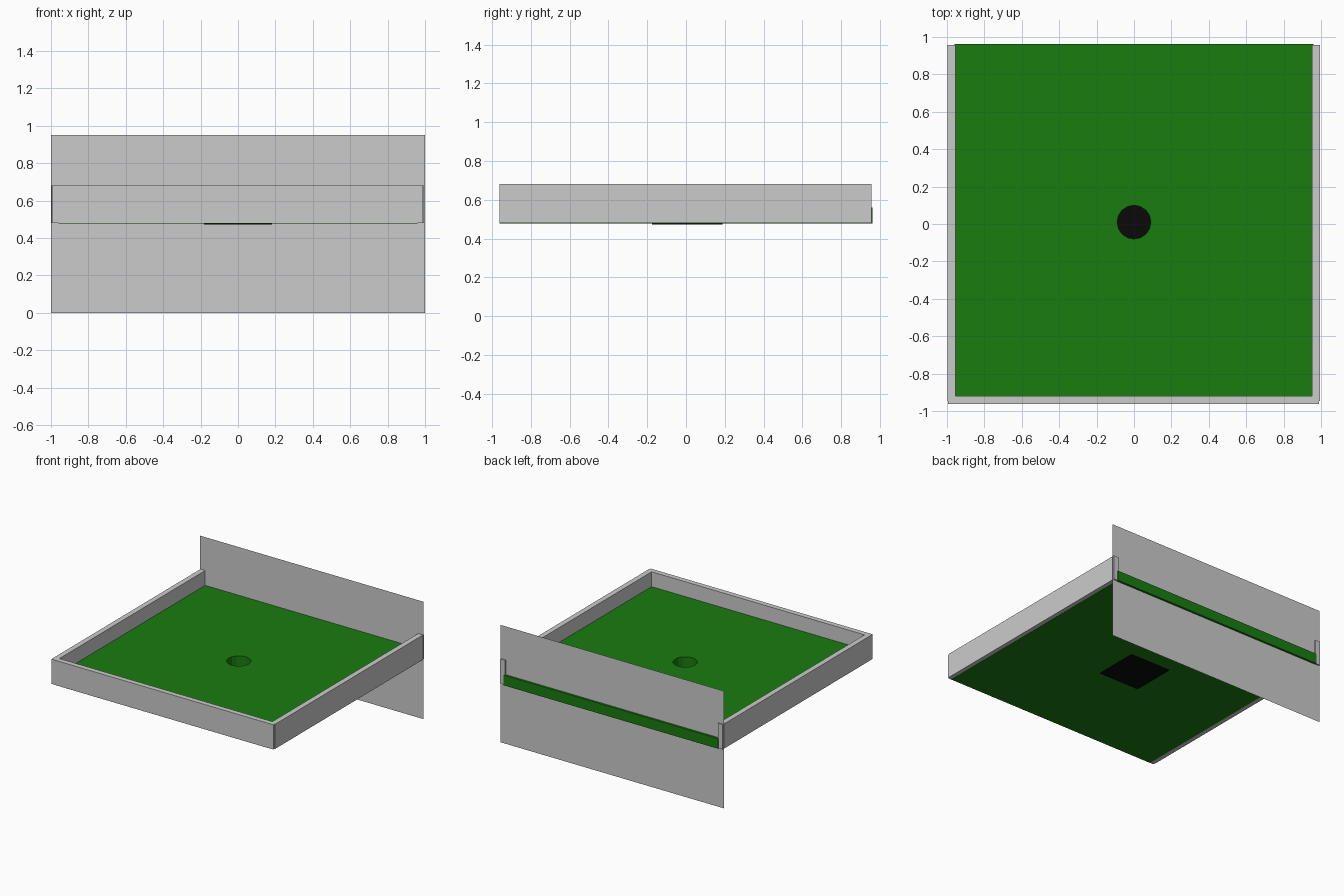
import bpy, bmesh
from math import cos, sin, tau

if "Cube" in bpy.data.objects:
    bpy.data.objects.remove(bpy.data.objects["Cube"])


def material(name, color):
    m = bpy.data.materials.new(name)
    m.diffuse_color = color
    m.use_nodes = True
    m.node_tree.nodes["Principled BSDF"].inputs["Base Color"].default_value = m.diffuse_color
    return m


def finish(name, bm, mat=None):
    bmesh.ops.recalc_face_normals(bm, faces=bm.faces)
    me = bpy.data.meshes.new(name)
    bm.to_mesh(me)
    bm.free()
    ob = bpy.data.objects.new(name, me)
    bpy.context.collection.objects.link(ob)
    if mat:
        me.materials.append(mat)
    return ob


def box(name, x0, x1, y0, y1, z0, z1, mat=None):
    bm = bmesh.new()
    for v in bmesh.ops.create_cube(bm, size=1)["verts"]:
        v.co.x = x1 if v.co.x > 0 else x0
        v.co.y = y1 if v.co.y > 0 else y0
        v.co.z = z1 if v.co.z > 0 else z0
    return finish(name, bm, mat)


green = material("turf_green", (0.01, 0.2, 0.005, 1))
black = material("cup_black", (0.003, 0.003, 0.003, 1))

# Green floor slab with a round hole
bm = bmesh.new()
outer = [(-0.96, -0.96), (0.96, -0.96), (0.96, 0.962), (-0.96, 0.962)]
hole = [(0.09 * cos(tau * i / 16), 0.01 + 0.09 * sin(tau * i / 16)) for i in range(16)]
edges = []
for loop in (outer, hole):
    vs = [bm.verts.new((x, y, 0.478)) for x, y in loop]
    edges += [bm.edges.new((vs[i - 1], vs[i])) for i in range(len(vs))]
bmesh.ops.triangle_fill(bm, edges=edges, use_beauty=True, normal=(0, 0, 1))
ext = bmesh.ops.extrude_face_region(bm, geom=bm.faces[:], use_keep_orig=True)
top = [g for g in ext["geom"] if isinstance(g, bmesh.types.BMVert)]
bmesh.ops.translate(bm, verts=top, vec=(0, 0, 0.082))
finish("green_floor", bm, green)

# Raised rim on three sides
box("left_wall", -0.998, -0.955, -0.945, 0.956, 0.48, 0.68)
box("right_wall", 0.952, 0.995, -0.945, 0.956, 0.48, 0.68)
box("front_wall", -0.995, 0.99, -0.962, -0.92, 0.48, 0.68)

# Black plate closing the hole from below
box("hole_plate", -0.182, 0.182, -0.175, 0.188, 0.472, 0.477, black)

# Thin upright panel at the back
bm = bmesh.new()
bm.faces.new([bm.verts.new((x, 0.945, z)) for x, z in ((-1, 0), (1, 0), (1, 0.95), (-1, 0.95))])
finish("back_panel", bm)
